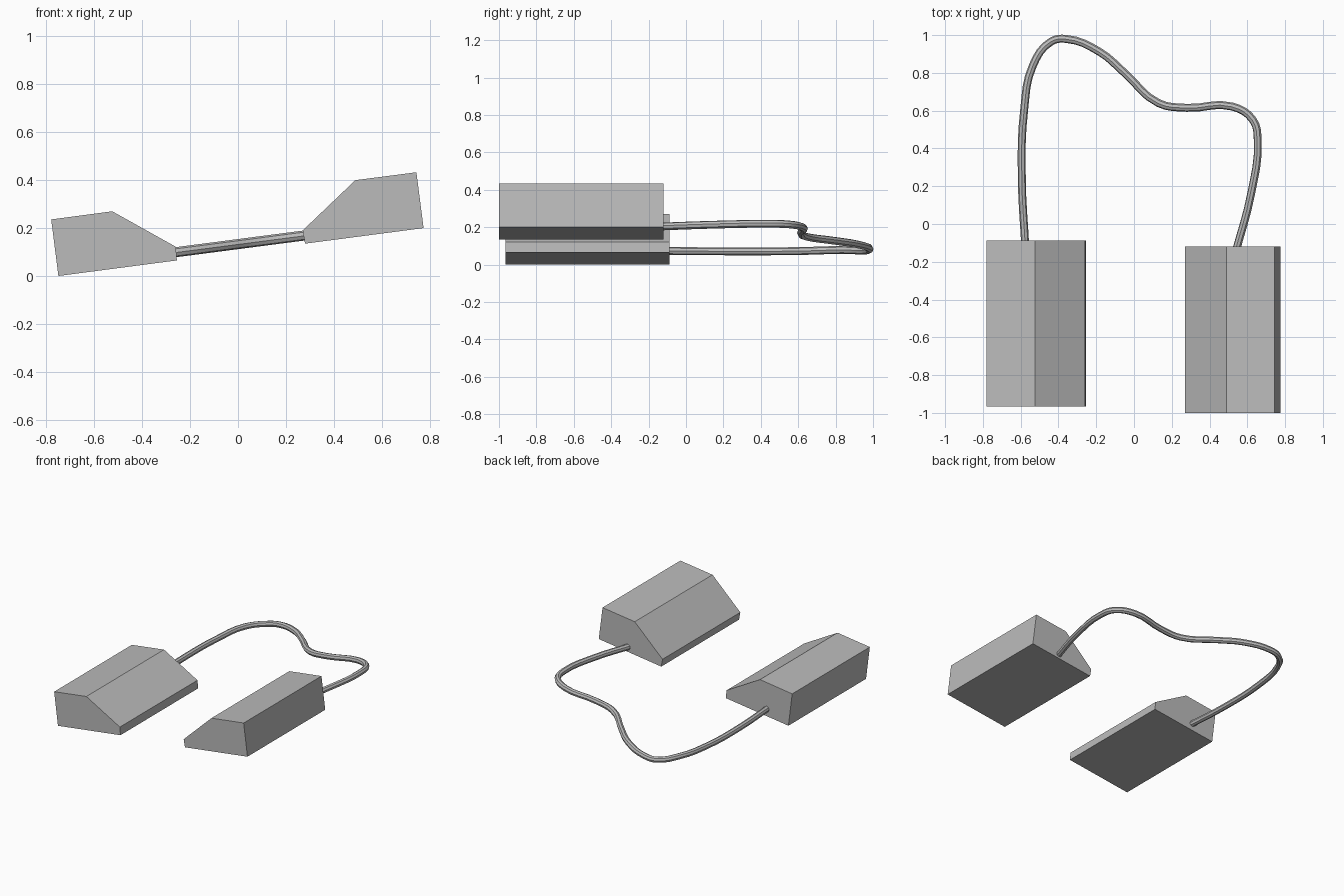
import bpy
import bmesh
from mathutils import Vector

cube = bpy.data.objects.get("Cube")
if cube:
    bpy.data.objects.remove(cube, do_unlink=True)

grey = bpy.data.materials.new("plain grey")
grey.use_nodes = True
colour = (0.5, 0.5, 0.5, 1)
grey.diffuse_color = colour
for node in grey.node_tree.nodes:
    if node.type == "BSDF_PRINCIPLED":
        node.inputs["Base Color"].default_value = colour


def add_object(name, data):
    obj = bpy.data.objects.new(name, data)
    bpy.context.collection.objects.link(obj)
    data.materials.append(grey)
    return obj


def extruded_block(name, profile, front, back):
    """Closed prism from an x-z profile, pushed from front to back along y."""
    bm = bmesh.new()
    face = bm.faces.new([bm.verts.new((x, front, z)) for x, z in profile])
    result = bmesh.ops.extrude_face_region(bm, geom=[face], use_keep_orig=True)
    moved = [v for v in result["geom"] if isinstance(v, bmesh.types.BMVert)]
    bmesh.ops.translate(bm, verts=moved, vec=Vector((0, back - front, 0)))
    bmesh.ops.recalc_face_normals(bm, faces=bm.faces)
    mesh = bpy.data.meshes.new(name)
    bm.to_mesh(mesh)
    bm.free()
    return add_object(name, mesh)


# Two wedge-topped blocks, both leaning with the same tilted base plane
extruded_block("right_block",
               [(-.75, 0), (-.255, .065), (-.26, .122), (-.525, .27), (-.78, .236)],
               -.965, -.087)
extruded_block("left_block",
               [(.28, .135), (.775, .2), (.745, .433), (.49, .4), (.27, .19)],
               -1, -.12)

# Connecting cable: plan path laid on the tilted plane
path = [(-.575, -.13), (-.594, .25), (-.582, .6), (-.535, .84), (-.44, .965),
        (-.36, .98), (-.18, .91), (-.05, .8), (.13, .64), (.28, .615),
        (.52, .622), (.63, .55), (.655, .44), (.62, .16), (.535, -.16)]
curve = bpy.data.curves.new("cable", "CURVE")
curve.dimensions = "3D"
curve.resolution_u = 4
curve.bevel_depth = .021
curve.bevel_resolution = 2
curve.use_fill_caps = True
spline = curve.splines.new("BEZIER")
spline.bezier_points.add(len(path) - 1)
for point, (x, y) in zip(spline.bezier_points, path):
    lift = .015 if x < -.5 else 0
    point.co = (x, y, .133 + .13 * x + lift)
    point.handle_left_type = point.handle_right_type = "AUTO"
cable = add_object("cable", curve)

# Turn the cable into a smooth shaded mesh
bpy.ops.object.select_all(action="DESELECT")
cable.select_set(True)
bpy.context.view_layer.objects.active = cable
bpy.ops.object.convert(target="MESH")
bpy.ops.object.shade_smooth_by_angle()
